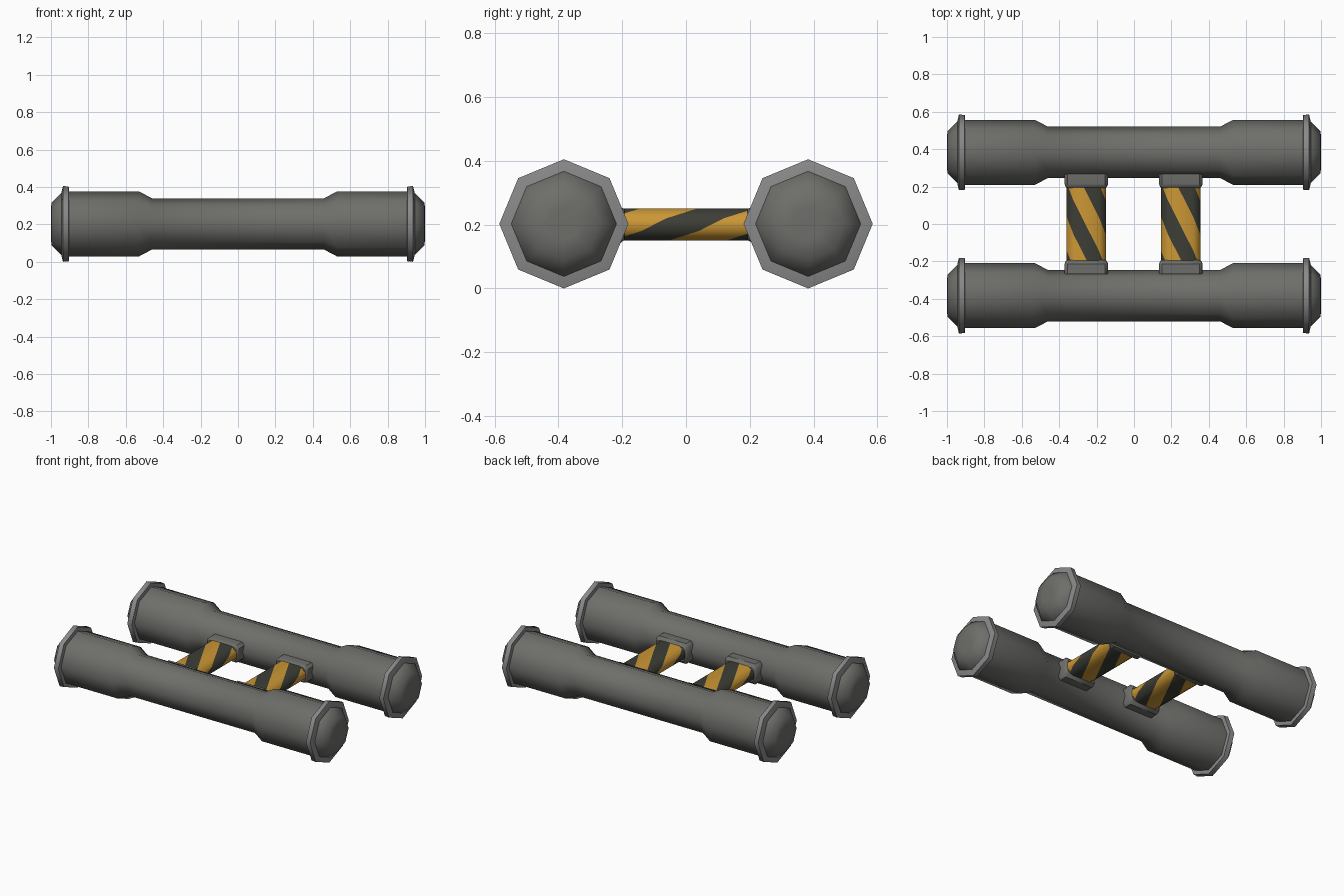
import bpy, bmesh, math
from mathutils import Vector

if "Cube" in bpy.data.objects:
    bpy.data.objects.remove(bpy.data.objects["Cube"])

def material(name, rgb):
    m = bpy.data.materials.new(name)
    m.diffuse_color = (*rgb, 1)
    m.use_nodes = True
    m.node_tree.nodes["Principled BSDF"].inputs["Base Color"].default_value = m.diffuse_color
    return m

GREY = material("tube grey", (0.155, 0.155, 0.145))
LIGHT = material("collar grey", (0.25, 0.25, 0.25))
YELLOW = material("stripe yellow", (0.60, 0.31, 0.035))
DARK = material("stripe dark", (0.048, 0.048, 0.038))
CY, CZ, SIDES = 0.383, 0.2025, 8

def finish(name, bm, mats, angle):
    bmesh.ops.recalc_face_normals(bm, faces=bm.faces[:])
    me = bpy.data.meshes.new(name)
    bm.to_mesh(me)
    bm.free()
    for m in mats:
        me.materials.append(m)
    ob = bpy.data.objects.new(name, me)
    bpy.context.collection.objects.link(ob)
    bpy.ops.object.select_all(action='DESELECT')
    ob.select_set(True)
    bpy.context.view_layer.objects.active = ob
    bpy.ops.object.shade_smooth_by_angle(angle=math.radians(angle))
    return ob

def loft(bm, rings, caps=True):
    loops = [[bm.verts.new(p) for p in ring] for ring in rings]
    n = len(loops[0])
    for a, b in zip(loops, loops[1:]):
        for i in range(n):
            bm.faces.new((a[i], a[(i + 1) % n], b[(i + 1) % n], b[i]))
    if caps:
        bm.faces.new(loops[0])
        bm.faces.new(loops[-1])

def lathe(name, profile, cy, mat, angle):
    """Eight-sided turning along x from (x, radius) points."""
    bm = bmesh.new()
    loft(bm, [[(x, cy + r * math.cos(math.tau * i / SIDES), CZ + r * math.sin(math.tau * i / SIDES))
               for i in range(SIDES)] for x, r in profile])
    return finish(name, bm, [mat], angle)

# Two long tubes with wide ends, collars and domed caps
half = [(0.46, 0.137), (0.53, 0.174), (0.93, 0.174)]
for side, cy in (("front", -CY), ("back", CY)):
    lathe(side + "_tube", [(-x, r) for x, r in reversed(half)] + half, cy, GREY, 50)
    for end, s in (("left", -1), ("right", 1)):
        lathe(f"{side}_{end}_collar",
              [(s * x, r) for x, r in ((0.903, 0.17), (0.905, 0.2), (0.936, 0.2025), (0.945, 0.166))],
              cy, LIGHT, 50)
        lathe(f"{side}_{end}_cap", [(s * x, r) for x, r in ((0.93, 0.168), (0.945, 0.165), (0.998, 0.112), (1.0, 0.05))],
              cy, GREY, 60)

# Flattened cross-section of the bridges, counter-clockwise from lower right
def section(w, h, cw=0.65, ch=0.4):
    return [(w, -h * ch), (w, h * ch), (w * cw, h), (-w * cw, h),
            (-w, h * ch), (-w, -h * ch), (-w * cw, -h), (w * cw, -h)]

BAND, TURN_BANDS = 0.18, 6      # stripe width along y; stripes climbed per turn

def striped_bridge(name, cx):
    pts = [Vector(p) for p in section(0.106, 0.05)]
    pts.append(pts[0])
    run = [0.0]
    for a, b in zip(pts, pts[1:]):
        run.append(run[-1] + (b - a).length)
    bm = bmesh.new()
    for j in range(-9, 3):
        for i in range(8):
            quad = []
            for k, dj in ((i, 0), (i + 1, 0), (i + 1, 1), (i, 1)):
                y = 0.04 + BAND * (j + dj + TURN_BANDS * run[k] / run[-1])
                quad.append(bm.verts.new((cx + pts[k].x, y, CZ - 0.0025 + pts[k].y)))
            bm.faces.new(quad).material_index = j % 2
    bmesh.ops.remove_doubles(bm, verts=bm.verts[:], dist=1e-4)
    # trim both ends inside the clamps
    for s in (-1, 1):
        bmesh.ops.bisect_plane(bm, geom=bm.verts[:] + bm.edges[:] + bm.faces[:], dist=1e-6,
                               plane_co=(0, s * 0.255, 0), plane_no=(0, s, 0), clear_outer=True)
    finish(name, bm, [YELLOW, DARK], 60)

# Clamps where the bridges meet the tubes
def clamp(name, cx, s, h):
    bm = bmesh.new()
    rings = []
    for y, w, hh in ((0.193, 0.104, 0.048), (0.2, 0.111, 0.053), (0.215, 0.117, h), (0.267, 0.117, h)):
        rings.append([(cx + x, s * y, CZ - 0.0025 + z) for x, z in section(w, hh, 0.86, 0.7)])
    loft(bm, rings)
    finish(name, bm, [GREY], 40)

for side, cx in (("left", -0.255), ("right", 0.25)):
    striped_bridge(side + "_bridge", cx)
    clamp(side + "_front_clamp", cx, -1, 0.067)
    clamp(side + "_back_clamp", cx, 1, 0.057)
